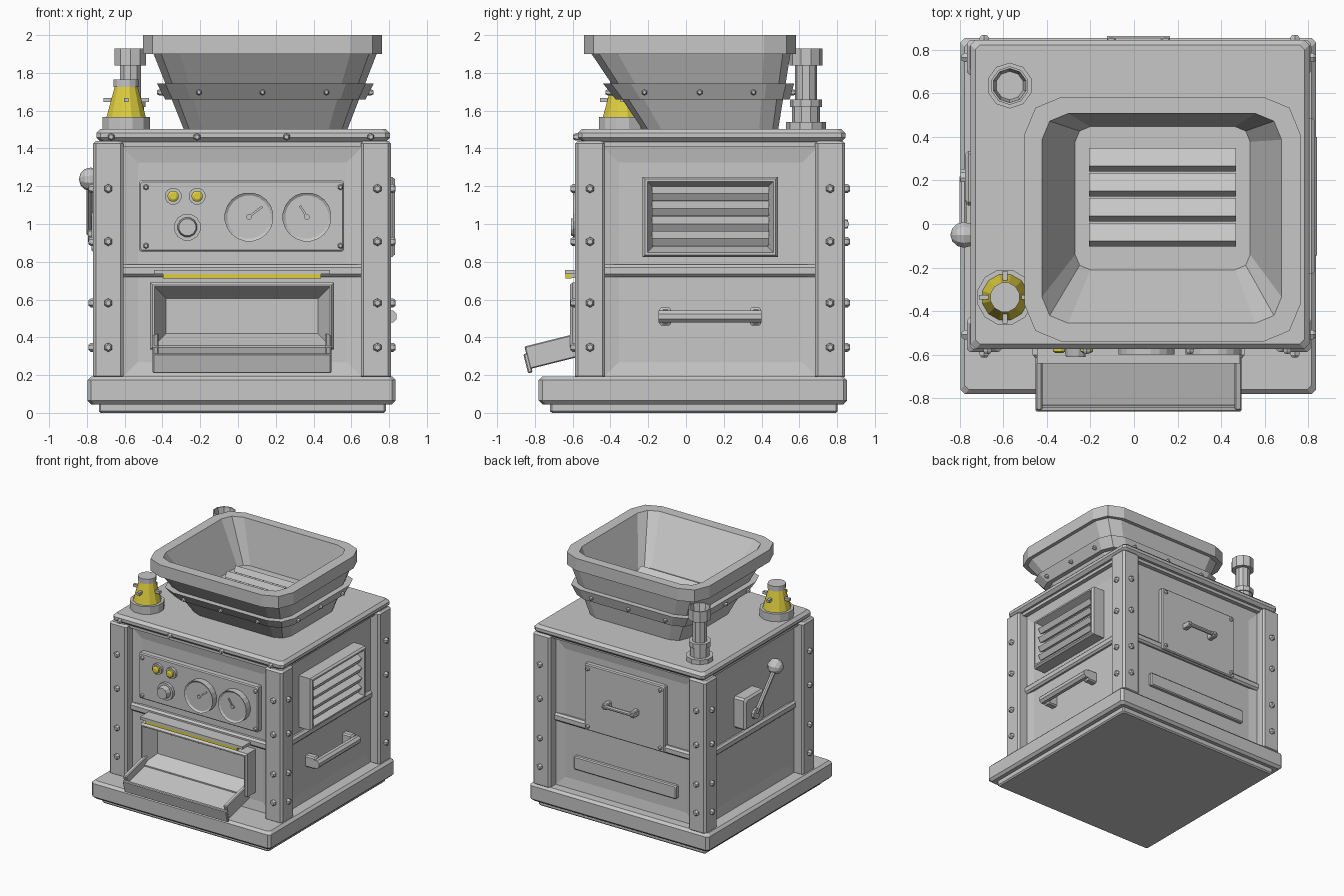
import bpy, bmesh
from math import sin, cos, pi, radians
from mathutils import Matrix, Vector

cube = bpy.data.objects.get("Cube")
if cube:
    bpy.data.objects.remove(cube, do_unlink=True)


def material(name, rgb):
    m = bpy.data.materials.new(name)
    m.use_nodes = True
    m.diffuse_color = (*rgb, 1)
    m.node_tree.nodes["Principled BSDF"].inputs["Base Color"].default_value = (*rgb, 1)
    return m


GREY = material("grey metal", (0.57, 0.57, 0.57))
YELLOW = material("signal yellow", (0.74, 0.62, 0.05))


# Local frames: a runs along the side, b up, h outward
def axes(a, b, h):
    return Matrix((a, b, h)).transposed().to_4x4()


X, Y, Z = Vector((1, 0, 0)), Vector((0, 1, 0)), Vector((0, 0, 1))
TOP = Matrix.Identity(4)
FRONT, BACK = axes(X, Z, -Y), axes(X, Z, Y)
RIGHT, LEFT = axes(Y, Z, X), axes(Y, Z, -X)


def tilted(place, degrees):
    return Matrix.Translation(place) @ Matrix.Rotation(radians(degrees), 4, 'X')


# Cross-section rings
def rect(a0, a1, b0, b1, h, c=0.0):
    if not c:
        return [(a0, b0, h), (a1, b0, h), (a1, b1, h), (a0, b1, h)]
    return [(a0 + c, b0, h), (a1 - c, b0, h), (a1, b0 + c, h), (a1, b1 - c, h),
            (a1 - c, b1, h), (a0 + c, b1, h), (a0, b1 - c, h), (a0, b0 + c, h)]


def rounded(a0, a1, b0, b1, h, r):
    """Rectangle with two facets on each corner."""
    centres = ((a1 - r, b1 - r), (a0 + r, b1 - r), (a0 + r, b0 + r), (a1 - r, b0 + r))
    return [(a + r * cos((2 * i + k) * pi / 4), b + r * sin((2 * i + k) * pi / 4), h)
            for i, (a, b) in enumerate(centres) for k in range(3)]


def circle(a, b, h, r, n):
    return [(a + r * cos(2 * pi * (i + .5) / n), b + r * sin(2 * pi * (i + .5) / n), h)
            for i in range(n)]


# Shells: lists of rings, joined and capped
def block(a0, a1, b0, b1, h0, h1, e=0.0):
    if not e:
        return [rect(a0, a1, b0, b1, h0), rect(a0, a1, b0, b1, h1)]
    inner = (a0 + e, a1 - e, b0 + e, b1 - e)
    return [rect(*inner, h0, e), rect(a0, a1, b0, b1, h0 + e, e),
            rect(a0, a1, b0, b1, h1 - e, e), rect(*inner, h1, e)]


def turned(a, b, profile, n=12):
    return [circle(a, b, h, r, n) for h, r in profile]


def rod(p, q, r, n=8):
    p, q = Vector(p), Vector(q)
    spin = (q - p).to_track_quat('Z', 'Y')
    return [[end + spin @ Vector(c) for c in circle(0, 0, 0, r, n)] for end in (p, q)]


def framed(a0, a1, b0, b1, steps):
    """Nested rectangles: each step is (inset, height)."""
    return [rect(a0 + i, a1 - i, b0 + i, b1 - i, h) for i, h in steps]


def make(name, shells, mat=GREY, frame=TOP, hollow=False):
    bm = bmesh.new()
    for rings in shells:
        vs = [[bm.verts.new(frame @ Vector(p)) for p in ring] for ring in rings]
        n = len(vs[0])
        for low, high in zip(vs, vs[1:] + vs[:1] if hollow else vs[1:]):
            for i in range(n):
                j = (i + 1) % n
                bm.faces.new((low[i], low[j], high[j], high[i]))
        if not hollow:
            bm.faces.new(vs[0])
            bm.faces.new(vs[-1])
    bmesh.ops.recalc_face_normals(bm, faces=bm.faces)
    mesh = bpy.data.meshes.new(name)
    bm.to_mesh(mesh)
    bm.free()
    mesh.materials.append(mat)
    ob = bpy.data.objects.new(name, mesh)
    bpy.context.collection.objects.link(ob)


def rivets(name, places, h, frame, r=0.024):
    make(name, [turned(a, b, [(h - .02, r), (h + .012, r), (h + .024, r * .6)], 6)
                for a, b in places], GREY, frame)


# Base and body
make("plinth", [block(-.737, .783, -.72, .803, 0, .06, .01)])
make("base_slab", [block(-.797, .835, -.78, .853, .045, .193, .02)])
make("body_core", [block(-.62, .66, -.45, .70, .18, 1.44)])
make("lid_trim", [block(-.72, .765, -.545, .80, 1.41, 1.44)])
make("lid", [block(-.75, .804, -.573, .844, 1.435, 1.503, .022)])
make("waist_rail", [block(-.70, .745, -.53, .78, .72, .785, .015)])
make("corner_posts", [block(x, x + .16, y, y + .16, .18, 1.44, .015)
                      for x in (-.767, .65) for y in (-.588, .683)])

# Recessed walls and post rivets on every side
across, along = (-.615, .66), (-.44, .70)
for name, frame, span, wall, post, cols in (
        ("front", FRONT, across, .51, .588, (-.687, .738)),
        ("back", BACK, across, .765, .843, (-.687, .738)),
        ("right", RIGHT, along, .73, .81, (-.508, .763)),
        ("left", LEFT, along, .687, .767, (-.508, .763))):
    make(name + "_wall", [framed(*span, .185, 1.41, ((0, wall - .08), (0, wall), (.085, wall - .015)))],
         GREY, frame)
    rivets(name + "_post_rivets", [(a, z) for a in cols for z in (1.187, .907, .582, .347)], post, frame)
rivets("lid_rivets", [(x, 1.461) for x in (-.672, -.217, .257, .703)], .573, FRONT, .02)


# Hopper, leaning forward
def hopper_ring(z, grow=0.0):
    t = (z - 1.5) / .4
    return rounded(-.287 - .16 * t - grow, .579 + .155 * t + grow,
                   -.23 - .27 * t - grow, .488 + .065 * t + grow, z, .1 + .04 * t + grow * .5)


make("hopper", [[hopper_ring(1.49), hopper_ring(1.9),
                 rounded(-.502, .763, -.54, .583, 1.9, .17), rounded(-.502, .763, -.54, .583, 2, .17),
                 rounded(-.422, .677, -.455, .507, 2, .12), rounded(-.27, .533, -.21, .447, 1.65, .07)]])
make("hopper_band", [[hopper_ring(1.66, -.004), hopper_ring(1.66, .035),
                      hopper_ring(1.745, .045), hopper_ring(1.745, -.004)]], hollow=True)
for name, frame, spots, h in (("front", FRONT, (-.207, .13, .468), .403),
                              ("back", BACK, (-.207, .13, .468), .558),
                              ("left", LEFT, (-.22, .073, .358), .405),
                              ("right", RIGHT, (-.22, .073, .358), .694)):
    rivets(name + "_band_rivets", [(a, 1.697) for a in spots], h, frame, .016)
for i, y in enumerate((.295, .18, .065, -.05)):
    make("hopper_slat_%d" % (i + 1), [block(-.337, .337, -.048, .048, -.025, .025)],
         GREY, tilted((.13, y, 1.675), -30))

# Exhaust pipe
make("exhaust_pipe", [turned(-.57, .635, [(1.49, .105), (1.54, .105), (1.54, .075), (1.62, .075),
                                          (1.62, .085), (1.66, .085), (1.66, .058), (1.84, .058),
                                          (1.84, .088), (1.93, .088), (1.93, .078), (1.85, .065)], 10)])

# Beacon
bx, by = -.592, -.336
make("beacon_foot", [turned(bx, by, [(1.49, .13), (1.567, .13)])])
make("beacon_lens", [turned(bx, by, [(1.565, .108), (1.73, .062)])], YELLOW)
make("beacon_cap", [turned(bx, by, [(1.725, .069), (1.765, .069)])])
make("beacon_studs", [rod((bx + .07 * dx, by + .07 * dy, 1.657), (bx + .12 * dx, by + .12 * dy, 1.657), .016, 4)
                      for dx, dy in ((1, 0), (-1, 0), (0, 1), (0, -1))])

# Control panel
make("control_panel", [block(-.523, .561, .855, 1.23, .47, .545, .008)], GREY, FRONT)
rivets("panel_rivets", [(x, z) for x in (-.487, .543) for z in (.885, 1.195)], .54, FRONT, .016)
lamps = ((-.343, 1.147), (-.216, 1.147))
make("lamp_rings", [turned(x, z, [(.53, .045), (.568, .045)]) for x, z in lamps], GREY, FRONT)
make("lamps", [turned(x, z, [(.55, .03), (.584, .03), (.592, .018)]) for x, z in lamps], YELLOW, FRONT)
make("knob", [turned(-.268, .983, [(.53, .072), (.568, .072), (.568, .053), (.61, .046)])], GREY, FRONT)
for i, (x, dx, dz) in enumerate(((.058, .07, .055), (.365, -.037, .06))):
    make("gauge_%d" % (i + 1), [turned(x, 1.037, [(.53, .13), (.598, .13), (.588, .115)], 20)], GREY, FRONT)
    make("needle_%d" % (i + 1), [rod((x, 1.037, .591), (x + dx, 1.037 + dz, .591), .008, 4),
                                 turned(x, 1.037, [(.58, .015), (.598, .015)], 8)], GREY, FRONT)

# Light strip, outlet and chute
make("strip_hood", [block(-.445, .487, .735, .757, .49, .64),
                    block(-.39, .432, .713, .737, .49, .612)], GREY, FRONT)
make("light_strip", [block(-.397, .439, .711, .736, .605, .637)], YELLOW, FRONT)
make("outlet_frame", [framed(-.465, .508, .335, .69, ((0, .47), (0, .60), (.012, .615),
                                                      (.022, .615), (.085, .505)))], GREY, FRONT)
chute = tilted((.021, -.575, .30), 14)
make("chute_floor", [block(-.46, .46, -.26, .04, 0, .055)], GREY, chute)
make("chute_sides", [block(x - .016, x + .016, -.26, .03, -.005, .118, .006) for x in (-.457, .457)], GREY, chute)
make("chute_lip", [block(-.473, .473, -.275, -.25, -.025, .08, .006)], GREY, chute)

# Right vent and grab handle
make("vent_frame", [framed(-.23, .487, .825, 1.25, ((0, .68), (0, .815), (.012, .83),
                                                    (.025, .83), (.055, .75)))], GREY, RIGHT)
for i, z in enumerate((.925, 1.0, 1.083, 1.163)):
    make("vent_slat_%d" % (i + 1), [block(-.31, .31, -.0225, .0225, -.04, .04)],
         GREY, RIGHT @ tilted((.13, z, .775), 30))
make("grab_handle", [rod((-.145, .51, .808), (.40, .51, .808), .035)]
     + [block(y - .03, y + .03, .462, .558, .69, .80, .01) for y in (-.11, .368)], GREY, RIGHT)

# Left lever
make("lever_box", [block(.085, .335, .845, 1.105, .65, .775, .015)], GREY, LEFT)
make("lever_pivot", [turned(.21, .95, [(.76, .045), (.795, .045)], 10)], GREY, LEFT)
make("lever_arm", [rod((.21, .95, .785), (-.05, 1.24, .785), .018)], GREY, LEFT)
ball = [(.78 - .062 * cos(pi * k / 6), max(.062 * sin(pi * k / 6), .002)) for k in range(7)]
make("lever_ball", [turned(-.05, 1.237, ball, 10)], GREY, LEFT)

# Back hatch and lower plate
make("back_hatch", [block(-.355, .375, .728, 1.273, .71, .79, .008)], GREY, BACK)
rivets("hatch_rivets", [(x, z) for x in (-.32, .34) for z in (.763, 1.238)], .785, BACK, .016)
make("hatch_handle", [rod((-.125, 1.0, .848), (.165, 1.0, .848), .016)]
     + [block(x - .02, x + .02, .975, 1.025, .77, .858, .006) for x in (-.105, .145)], GREY, BACK)
make("back_lower_plate", [block(-.455, .478, .368, .478, .72, .78, .008)], GREY, BACK)
